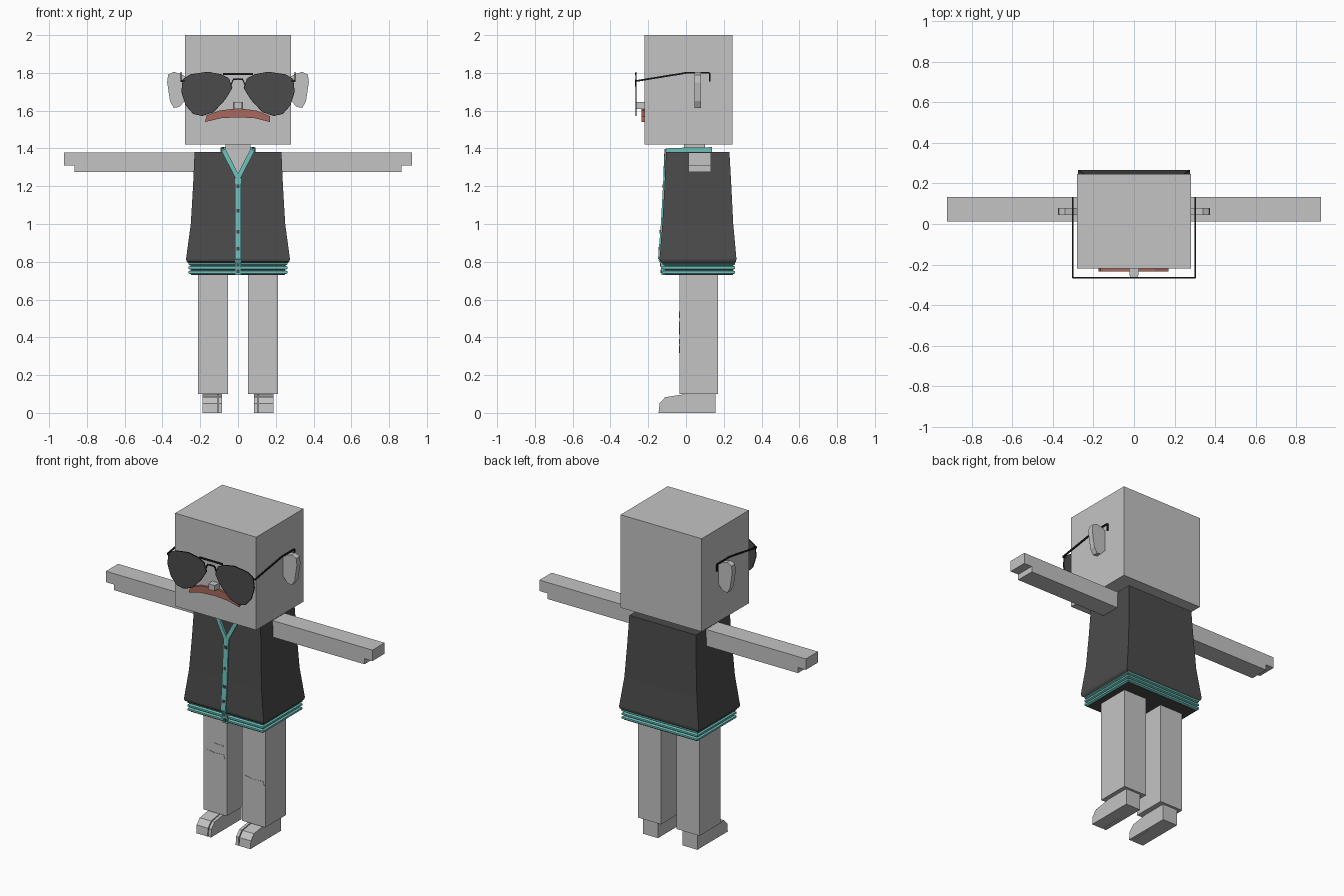
import bpy, bmesh
from mathutils import Vector

cube = bpy.data.objects.get("Cube")
if cube:
    bpy.data.objects.remove(cube, do_unlink=True)


def material(name, rgb):
    m = bpy.data.materials.new(name)
    m.use_nodes = True
    m.diffuse_color = (*rgb, 1)
    m.node_tree.nodes["Principled BSDF"].inputs["Base Color"].default_value = (*rgb, 1)
    return m


GREY = material("light grey", (0.55, 0.55, 0.55))
DARK = material("charcoal", (0.07, 0.07, 0.07))
BLACK = material("frame black", (0.015, 0.015, 0.015))
TEAL = material("teal trim", (0.15, 0.53, 0.49))
RED = material("lip red", (0.40, 0.14, 0.11))


def finish(name, bm, mat, mirror=False):
    bmesh.ops.recalc_face_normals(bm, faces=bm.faces)
    me = bpy.data.meshes.new(name)
    bm.to_mesh(me)
    bm.free()
    ob = bpy.data.objects.new(name, me)
    bpy.context.collection.objects.link(ob)
    me.materials.append(mat)
    if mirror:
        ob.modifiers.new("mirror", "MIRROR").use_mirror_merge = False
    return ob


def loft(bm, rings):
    """Skin closed rings of points and cap both ends."""
    vs = [[bm.verts.new(p) for p in r] for r in rings]
    n = len(vs[0])
    for a, b in zip(vs, vs[1:]):
        for i in range(n):
            bm.faces.new((a[i], a[(i + 1) % n], b[(i + 1) % n], b[i]))
    bm.faces.new(vs[0])
    bm.faces.new(vs[-1])


def rect(x0, x1, y0, y1, z):
    return [(x0, y0, z), (x1, y0, z), (x1, y1, z), (x0, y1, z)]


def box(name, x, y, z, mat, mirror=False):
    bm = bmesh.new()
    loft(bm, [rect(*x, *y, h) for h in z])
    return finish(name, bm, mat, mirror)


def prism_xz(name, outline, y, mat, mirror=False):
    bm = bmesh.new()
    loft(bm, [[(px, d, pz) for px, pz in outline] for d in y])
    return finish(name, bm, mat, mirror)


def prism_yz(name, outline, x, mat, mirror=False):
    bm = bmesh.new()
    loft(bm, [[(d, py, pz) for py, pz in outline] for d in x])
    return finish(name, bm, mat, mirror)


def bars(name, path, w, h, mat, mirror=False):
    """Rectangular bars along a path, w wide and h high."""
    bm = bmesh.new()
    for a, b in zip(path, path[1:]):
        a, b = Vector(a), Vector(b)
        d = (b - a).normalized()
        ref = Vector((0, 0, 1)) if abs(d.z) < 0.8 else Vector((0, 1, 0))
        side = d.cross(ref).normalized() * w / 2
        up = side.cross(d).normalized() * h / 2
        loft(bm, [[p + side + up, p - side + up, p - side - up, p + side - up] for p in (a, b)])
    return finish(name, bm, mat, mirror)


# Head, neck and ears
box("head", (-0.28, 0.28), (-0.22, 0.245), (1.42, 2.0), GREY)
box("neck", (-0.065, 0.065), (-0.01, 0.1), (1.2, 1.43), GREY)
ear = [(0.275, 1.78), (0.305, 1.795), (0.34, 1.805), (0.37, 1.79), (0.375, 1.75),
       (0.36, 1.65), (0.34, 1.615), (0.31, 1.62), (0.275, 1.66)]
prism_xz("ear", ear, (0.045, 0.08), GREY, True)

# Nose and mouth
bm = bmesh.new()
loft(bm, [[(-w, y, 1.61), (w, y, 1.61), (w, y, 1.645), (-w, y, 1.645)]
          for w, y in ((0.026, -0.21), (0.02, -0.262))])
finish("nose", bm, GREY)
mouth = [(-0.175, 1.54), (-0.09, 1.56), (0, 1.565), (0.09, 1.56), (0.17, 1.54),
         (0.17, 1.57), (0.1, 1.6), (0, 1.613), (-0.1, 1.6), (-0.165, 1.575)]
prism_xz("mouth", mouth, (-0.235, -0.21), RED)

# Sunglasses
lens = [(0.05, 1.77), (0.09, 1.79), (0.16, 1.803), (0.25, 1.79), (0.29, 1.765),
        (0.297, 1.7), (0.275, 1.63), (0.235, 1.585), (0.19, 1.575), (0.13, 1.595),
        (0.07, 1.66), (0.033, 1.72)]
prism_xz("lens", lens, (-0.268, -0.262), DARK, True)
rim = [(x, -0.265, z) for x, z in lens]
bars("lens_rim", rim + rim[:1], 0.006, 0.006, BLACK, True)
bars("top_bridge", [(-0.08, -0.265, 1.795), (0.08, -0.265, 1.795)], 0.008, 0.01, BLACK)
bars("lower_bridge", [(0, -0.265, 1.768), (0.025, -0.265, 1.765), (0.04, -0.265, 1.73)],
     0.006, 0.008, BLACK, True)
bars("temple", [(0.28, -0.265, 1.757), (0.302, -0.265, 1.757), (0.302, 0, 1.8),
                (0.302, 0.125, 1.8), (0.302, 0.125, 1.755)], 0.007, 0.009, BLACK, True)

# Vest body, flared to the bottom, with a V neck cut
bm = bmesh.new()
profile = [(0.26, -0.122, 0.255, 0.79), (0.272, -0.138, 0.265, 0.802),
           (0.275, -0.14, 0.267, 0.815), (0.25, -0.125, 0.25, 1.0),
           (0.238, -0.114, 0.24, 1.2), (0.23, -0.105, 0.23, 1.38)]
loft(bm, [rect(-w, w, f, b, z) for w, f, b, z in profile])
vest = finish("vest", bm, DARK)
cutter = prism_xz("neck_cutter", [(0, 1.25), (0.085, 1.41), (-0.085, 1.41)], (-0.2, 0.12), DARK)
cutter.hide_render = True
cutter.hide_viewport = True
cut = vest.modifiers.new("v_neck", "BOOLEAN")
cut.operation = "DIFFERENCE"
cut.solver = "EXACT"
cut.object = cutter

# Teal collar, placket and ribbed hem
bars("collar_front", [(0.004, -0.113, 1.25), (0.077, -0.107, 1.392)], 0.024, 0.014, TEAL, True)
bars("collar_side", [(0.08, -0.105, 1.388), (0.085, 0, 1.392), (0.08, 0.13, 1.394),
                     (0, 0.13, 1.394)], 0.014, 0.025, TEAL, True)
placket = [(0, f - 0.001, z) for w, f, b, z in profile[2:5]]
bars("placket", [(0, -0.122, 0.73), (0, -0.128, 0.79)] + placket + [(0, -0.112, 1.255)],
     0.034, 0.014, TEAL)
for z, y in ((1.2, -0.121), (1.07, -0.128), (0.96, -0.136), (0.87, -0.143),
             (0.785, -0.134), (0.75, -0.131)):
    box("button", (-0.009, 0.009), (y - 0.003, y + 0.01), (z - 0.009, z + 0.009), DARK)
box("hem_core", (-0.25, 0.25), (-0.113, 0.248), (0.73, 0.8), DARK)
for z in (0.734, 0.758, 0.781):
    bm = bmesh.new()
    loft(bm, [rect(-0.252 - e, 0.252 + e, -0.115 - e, 0.25 + e, z + h)
              for e, h in ((0, 0), (0.01, 0.005), (0.01, 0.016), (0, 0.021))])
    finish("hem_rib", bm, TEAL)

# Arms with a stepped hand end
arm = [(0.2, 1.275), (0.865, 1.275), (0.865, 1.31), (0.92, 1.31), (0.92, 1.378), (0.2, 1.378)]
prism_xz("arm", arm, (0.012, 0.132), GREY, True)

# Legs and split-toe feet
box("leg", (0.053, 0.213), (-0.035, 0.17), (0.1, 0.75), GREY, True)
box("heel", (0.085, 0.187), (0, 0.155), (0, 0.11), GREY, True)
toe = [(0.01, 0), (-0.145, 0), (-0.14, 0.05), (-0.11, 0.083), (0, 0.1), (0.01, 0.1)]
prism_yz("inner_toe", toe, (0.085, 0.103), GREY, True)
prism_yz("outer_toe", toe, (0.109, 0.187), GREY, True)

# Knee patches
patch = [(-0.075, 0.02), (-0.06, 0.035), (0, 0.025), (0.065, 0.03), (0.075, 0.0),
         (0.04, -0.03), (-0.02, -0.038), (-0.06, -0.02)]
for name, cx, cz, s in (("right_knee_patch", -0.135, 0.45, 0.95),
                        ("right_small_patch", -0.11, 0.52, 0.48),
                        ("left_knee_patch", 0.133, 0.355, 1)):
    prism_xz(name, [(cx + s * x, cz + s * z) for x, z in patch], (-0.037, -0.033), GREY)
